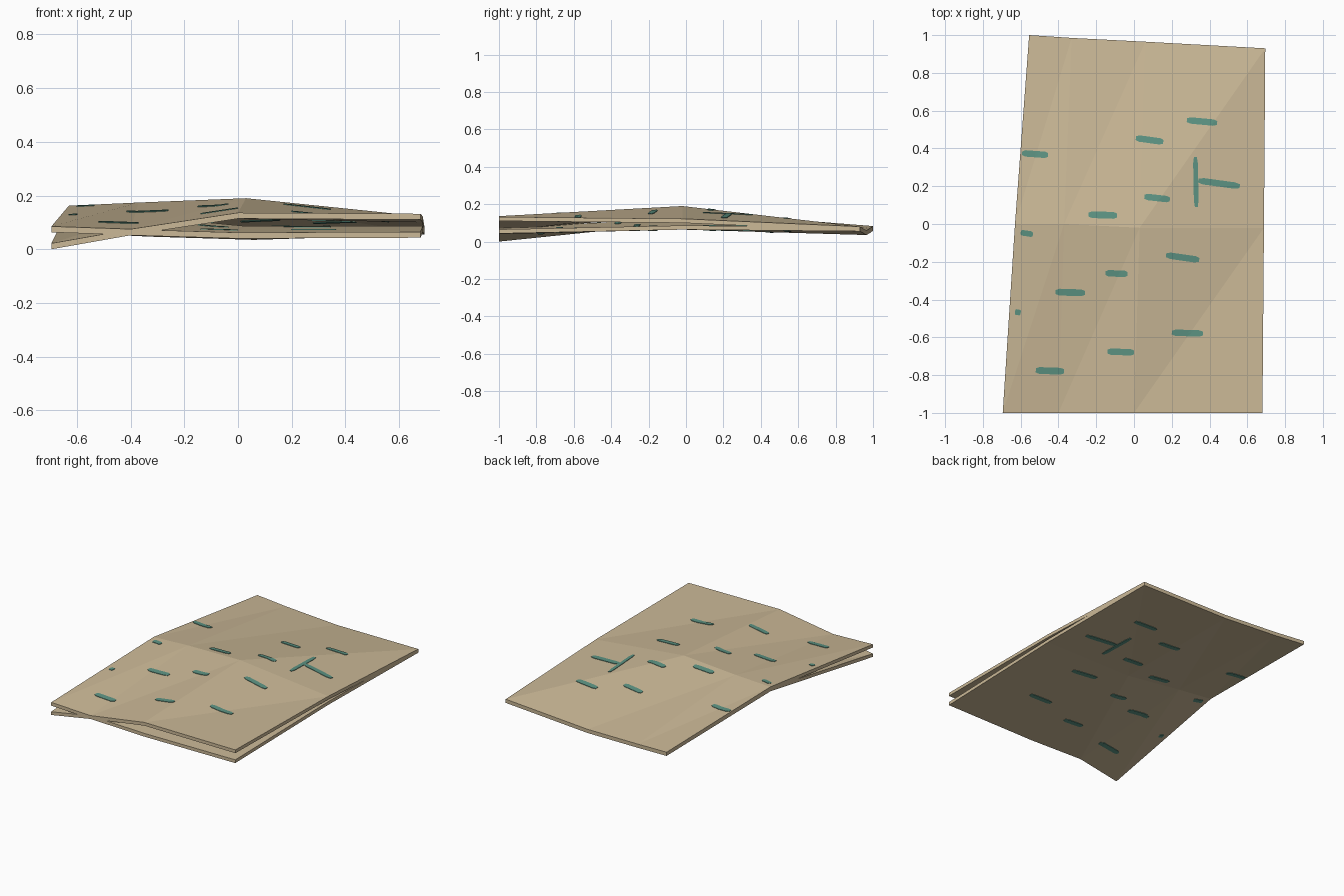
import bpy, bmesh
from mathutils import Vector
from mathutils.bvhtree import BVHTree

if "Cube" in bpy.data.objects:
    bpy.data.objects.remove(bpy.data.objects["Cube"])

THICK = 0.022


def material(name, rgb):
    m = bpy.data.materials.new(name)
    m.diffuse_color = (*rgb, 1)
    m.use_nodes = True
    m.node_tree.nodes["Principled BSDF"].inputs["Base Color"].default_value = m.diffuse_color
    return m


paper_mat = material("parchment tan", (0.60, 0.485, 0.31))
ink_mat = material("teal ink", (0.108, 0.292, 0.225))

# Plan of both sheets: x and y of the crease points, front row to back row
XS = [(-0.695, -0.40, 0.0, 0.68), (-0.63, -0.37, 0.03, 0.688), (-0.555, -0.33, 0.06, 0.695)]
YS = [(-1, -1, -1, -1), (0, 0, -0.02, -0.02), (1, 0.985, 0.965, 0.93)]
UPPER = [(0.085, 0.075, 0.136, 0.132), (0.162, 0.174, 0.19, 0.122), (0.083, 0.072, 0.060, 0.080)]
LOWER = [(0.022, 0.074, 0.062, 0.065), (0.154, 0.125, 0.086, 0.086), (0.080, 0.069, 0.057, 0.077)]

# Ink strokes: start x, y, end x, y, width
STROKES = [
    (.28, .55, .44, .535, .034), (.01, .455, .155, .435, .034), (-.592, .375, -.455, .365, .034),
    (.325, .355, .33, .09, .025), (.34, .23, .56, .20, .034), (.055, .145, .19, .13, .034),
    (-.24, .05, -.09, .045, .036), (-.60, -.045, -.535, -.055, .03), (.17, -.165, .345, -.19, .034),
    (-.15, -.26, -.035, -.265, .034), (-.415, -.36, -.26, -.365, .036), (-.63, -.465, -.60, -.47, .03),
    (.20, -.575, .365, -.58, .034), (-.14, -.675, 0, -.68, .034), (-.52, -.775, -.37, -.78, .036),
]


def finish(bm, name, mat):
    bmesh.ops.recalc_face_normals(bm, faces=bm.faces)
    me = bpy.data.meshes.new(name)
    bm.to_mesh(me)
    me.materials.append(mat)
    ob = bpy.data.objects.new(name, me)
    bpy.context.collection.objects.link(ob)
    bm.free()


def slab(bm, top, drop):
    """Closed thin slab: a grid of top points plus the same grid lowered by drop."""
    rows, cols = len(top), len(top[0])
    t = [[bm.verts.new(p) for p in r] for r in top]
    b = [[bm.verts.new((p[0], p[1], p[2] - drop)) for p in r] for r in top]
    for j in range(rows - 1):
        for i in range(cols - 1):
            for g in (t, b):
                q = (g[j][i], g[j][i + 1], g[j + 1][i + 1], g[j + 1][i])
                bm.faces.new((q[0], q[1], q[2]))
                bm.faces.new((q[0], q[2], q[3]))
    rim = ([(0, i) for i in range(cols)] + [(j, cols - 1) for j in range(1, rows)]
           + [(rows - 1, i) for i in range(cols - 2, -1, -1)] + [(j, 0) for j in range(rows - 2, 0, -1)])
    for (a, c), (d, e) in zip(rim, rim[1:] + rim[:1]):
        bm.faces.new((t[a][c], t[d][e], b[d][e], b[a][c]))


def sheet(name, heights):
    top = [[Vector((XS[j][i], YS[j][i], heights[j][i])) for i in range(4)] for j in range(3)]
    bm = bmesh.new()
    slab(bm, top, THICK)
    tree = BVHTree.FromBMesh(bm)
    finish(bm, name, paper_mat)

    # Ink plates laid on the top and on the underside
    for side, lift in (("top", 0.003), ("underside", -THICK + 0.001)):
        bm = bmesh.new()
        for x0, y0, x1, y1, w in STROKES:
            a, d = Vector((x0, y0, 0)), Vector((x1 - x0, y1 - y0, 0))
            n = Vector((-d.y, d.x, 0)).normalized() * w / 2
            grid = []
            for s in (-1, 0, 1):
                row = []
                for k in range(9):
                    # tapered stroke ends
                    p = a + d * (k / 8) + n * s * (0.6 if k in (0, 8) else 1)
                    hit = tree.ray_cast(Vector((p.x, p.y, 1)), Vector((0, 0, -1)))[0]
                    if hit is None:
                        hit = tree.find_nearest(Vector((p.x, p.y, 0.2)))[0]
                    row.append(hit + Vector((0, 0, lift)))
                grid.append(row)
            slab(bm, grid, 0.004)
        finish(bm, name + "_ink_" + side, ink_mat)


sheet("upper_sheet", UPPER)
sheet("lower_sheet", LOWER)
